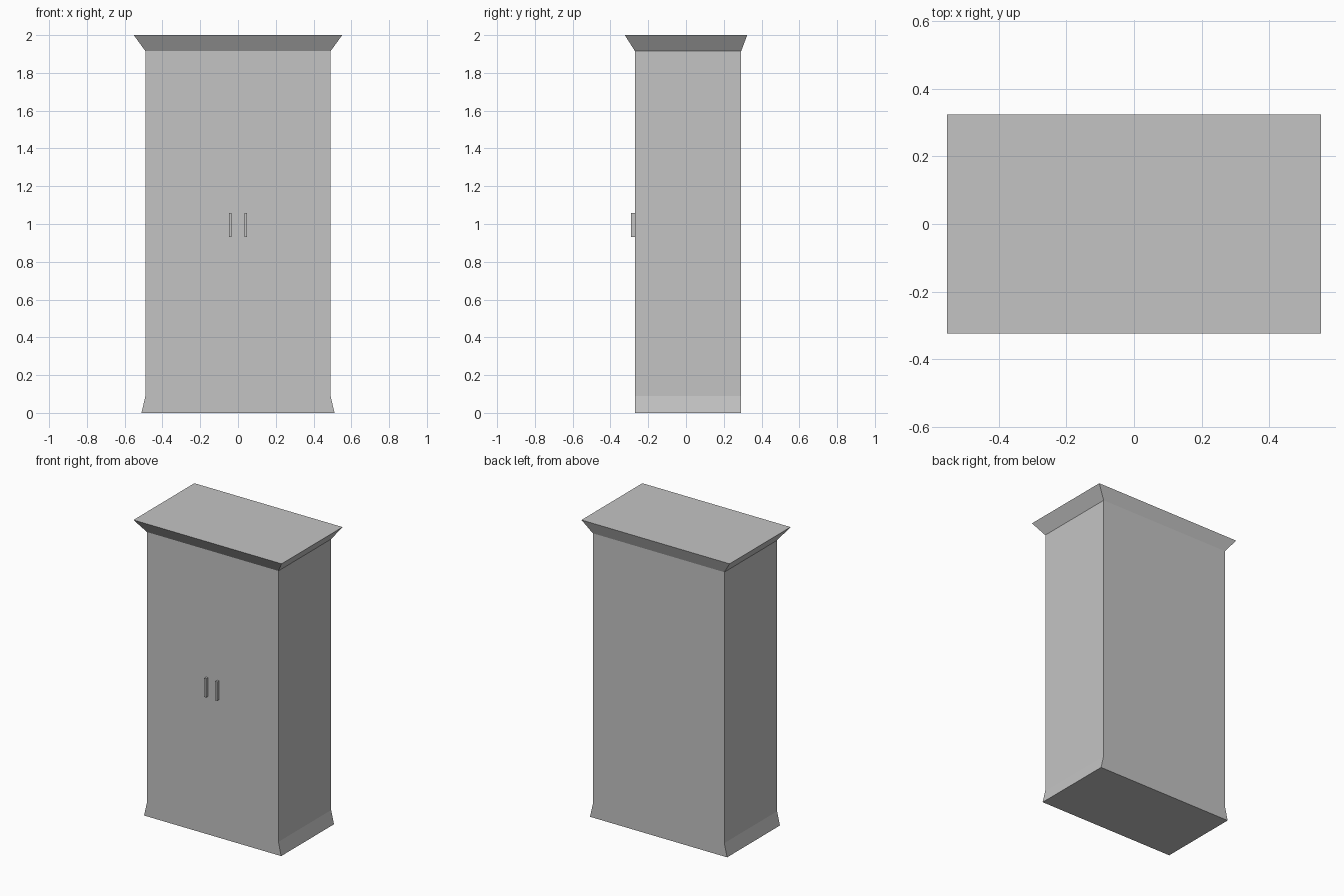
import bpy

cube = bpy.data.objects.get("Cube")
if cube:
    bpy.data.objects.remove(cube, do_unlink=True)

grey = bpy.data.materials.new("plain_grey")
grey.use_nodes = True
colour = (0.55, 0.55, 0.55, 1)
grey.diffuse_color = colour
grey.node_tree.nodes["Principled BSDF"].inputs["Base Color"].default_value = colour


def loft(name, sections):
    """Solid through stacked rectangles, each (x0, x1, y0, y1, z)."""
    verts, faces = [], []
    for x0, x1, y0, y1, z in sections:
        verts += [(x0, y0, z), (x1, y0, z), (x1, y1, z), (x0, y1, z)]
    for level in range(len(sections) - 1):
        b = level * 4
        for i in range(4):
            j = (i + 1) % 4
            faces.append((b + i, b + j, b + j + 4, b + i + 4))
    n = len(verts)
    faces += [(3, 2, 1, 0), (n - 4, n - 3, n - 2, n - 1)]
    mesh = bpy.data.meshes.new(name)
    mesh.from_pydata(verts, [], faces)
    mesh.materials.append(grey)
    obj = bpy.data.objects.new(name, mesh)
    bpy.context.collection.objects.link(obj)
    return obj


# Cabinet shell: foot flares sideways, cornice flares on all four sides
front, back = -0.27, 0.292
half, foot, crown, crown_depth = 0.49, 0.511, 0.552, 0.324
loft("cabinet", [
    (-foot, foot, front, back, 0),
    (-half, half, front, back, 0.09),
    (-half, half, front, back, 1.915),
    (-crown, crown, -crown_depth, crown_depth, 2),
])

# Pair of upright door handles
for side, x in (("right", -0.041), ("left", 0.041)):
    w = 0.007
    loft(side + "_door_handle", [
        (x - w, x + w, -0.291, front, 0.93),
        (x - w, x + w, -0.291, front, 1.057),
    ])
